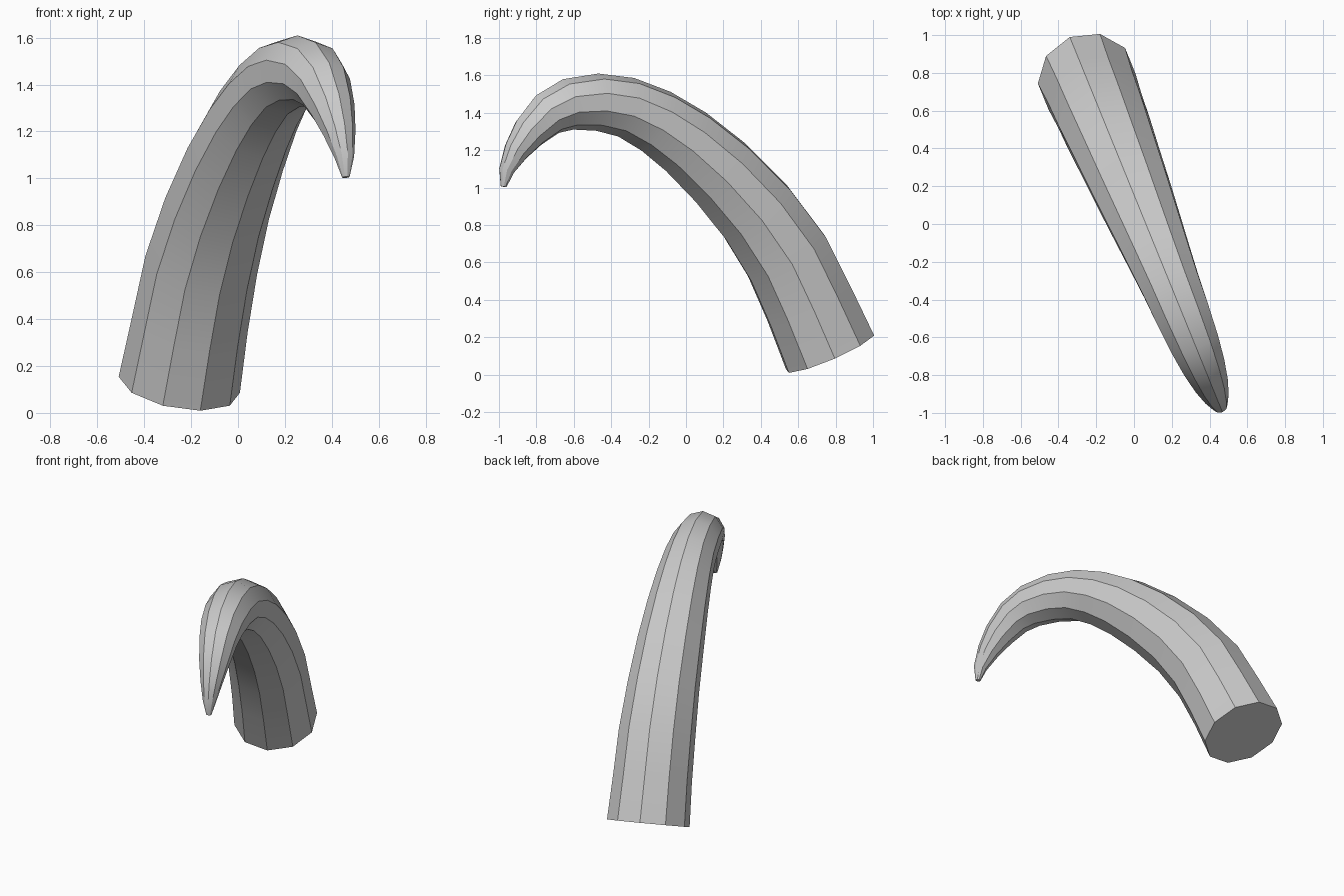
import bpy, bmesh, math
from mathutils import Vector

cube = bpy.data.objects.get("Cube")
if cube:
    bpy.data.objects.remove(cube, do_unlink=True)

SIDES = 10

# Centreline of the horn: y, z, radius from the thick base to the tip
PATH = [
    (0.77, 0.12, 0.262), (0.66, 0.375, 0.25), (0.54, 0.63, 0.243),
    (0.375, 0.87, 0.228), (0.185, 1.08, 0.212), (0.0, 1.245, 0.194),
    (-0.16, 1.355, 0.178), (-0.32, 1.43, 0.163), (-0.475, 1.457, 0.153),
    (-0.63, 1.445, 0.138), (-0.74, 1.393, 0.12), (-0.838, 1.295, 0.096),
    (-0.908, 1.195, 0.07), (-0.96, 1.09, 0.042), (-0.975, 1.005, 0.016),
]

# The horn bends inside one upright plane that runs diagonally
SLOPE = -0.407
side = Vector((1, -SLOPE, 0)).normalized()
centres = [Vector((0.063 + SLOPE * y, y, z)) for y, z, r in PATH]

# Sweep a ten-sided ring along the centreline
bm = bmesh.new()
rings = []
for i, centre in enumerate(centres):
    ahead = centres[min(i + 1, len(centres) - 1)]
    behind = centres[max(i - 1, 0)]
    up = side.cross((ahead - behind).normalized())
    radius = PATH[i][2]
    ring = []
    for k in range(SIDES):
        a = math.tau * (k + 0.5) / SIDES
        ring.append(bm.verts.new(centre + radius * (math.cos(a) * side + math.sin(a) * up)))
    rings.append(ring)

for lower, upper in zip(rings, rings[1:]):
    for k in range(SIDES):
        n = (k + 1) % SIDES
        bm.faces.new((lower[k], lower[n], upper[n], upper[k]))

# Flat caps at base and tip
bm.faces.new(rings[0])
bm.faces.new(rings[-1])
bmesh.ops.recalc_face_normals(bm, faces=bm.faces)

mesh = bpy.data.meshes.new("horn")
bm.to_mesh(mesh)
bm.free()
horn = bpy.data.objects.new("horn", mesh)
bpy.context.collection.objects.link(horn)

# Plain grey
grey = bpy.data.materials.new("horn_grey")
grey.use_nodes = True
colour = (0.6, 0.6, 0.6, 1)
grey.diffuse_color = colour
grey.node_tree.nodes["Principled BSDF"].inputs["Base Color"].default_value = colour
mesh.materials.append(grey)

# Smooth along the length, crisp between the ten sides
bpy.ops.object.select_all(action="DESELECT")
horn.select_set(True)
bpy.context.view_layer.objects.active = horn
bpy.ops.object.shade_smooth_by_angle(angle=math.radians(30))
